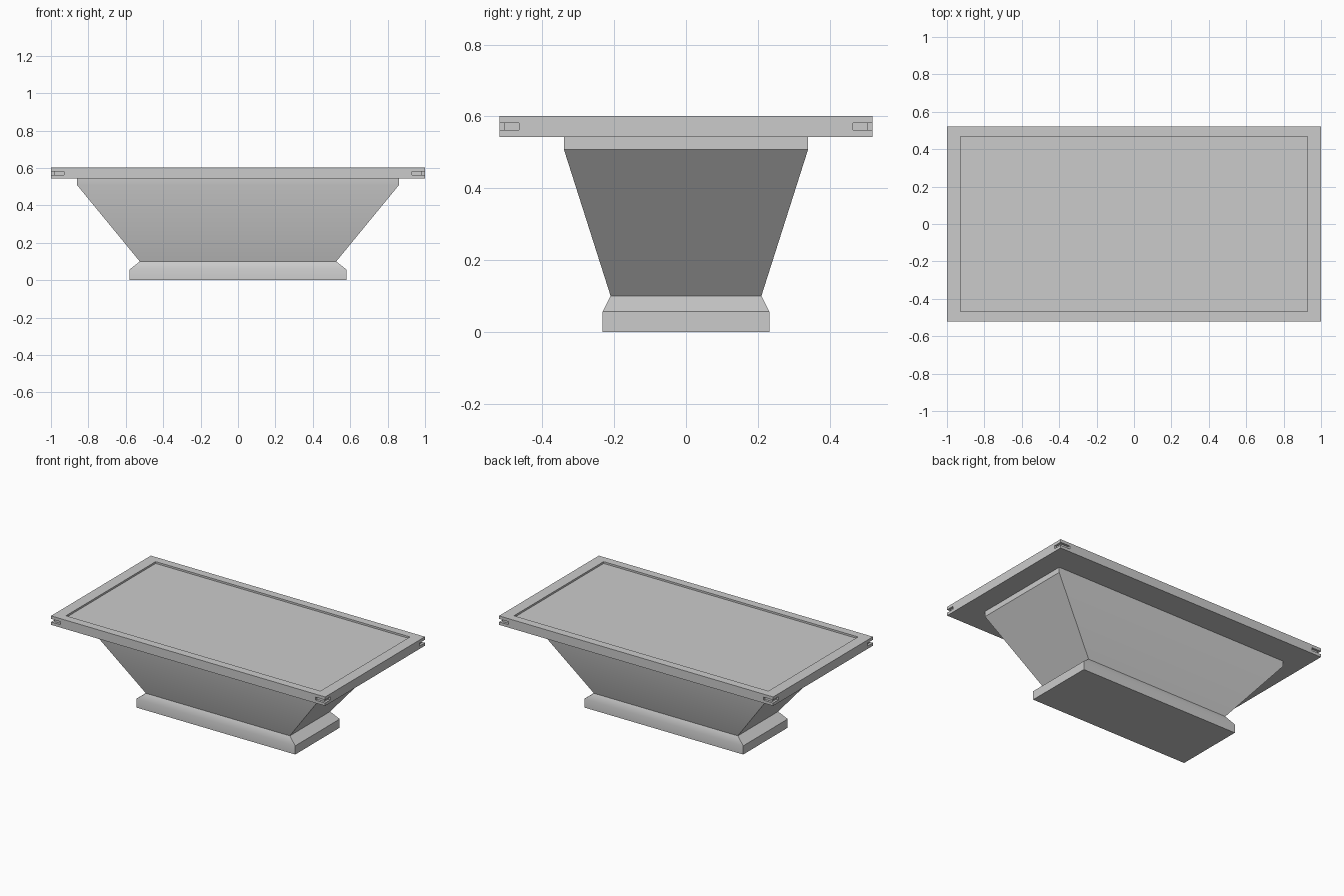
import bpy, bmesh

if "Cube" in bpy.data.objects:
    bpy.data.objects.remove(bpy.data.objects["Cube"])


def make_object(name, bm):
    bmesh.ops.recalc_face_normals(bm, faces=bm.faces)
    mesh = bpy.data.meshes.new(name)
    bm.to_mesh(mesh)
    bm.free()
    obj = bpy.data.objects.new(name, mesh)
    bpy.context.collection.objects.link(obj)
    return obj


def rect_loft(name, sections):
    """Closed solid through stacked rectangles (half_x, half_y, z)."""
    bm = bmesh.new()
    rings = [[bm.verts.new((sx * hx, sy * hy, z))
              for sx, sy in ((-1, -1), (1, -1), (1, 1), (-1, 1))]
             for hx, hy, z in sections]
    for a, b in zip(rings, rings[1:]):
        for i in range(4):
            j = (i + 1) % 4
            bm.faces.new((a[i], a[j], b[j], b[i]))
    bm.faces.new(rings[0][::-1])
    bm.faces.new(rings[-1])
    return make_object(name, bm)


# Pedestal: plinth with sloped shoulder, flaring body, straight collar
pedestal = rect_loft("pedestal", [
    (0.58, 0.232, 0.0), (0.58, 0.232, 0.057), (0.525, 0.21, 0.10),
    (0.86, 0.34, 0.508), (0.86, 0.34, 0.543)])
bpy.context.view_layer.objects.active = pedestal
pedestal.select_set(True)
bpy.ops.object.shade_smooth_by_angle(angle=0.5236)

# Table top: raised rim around a slightly sunken panel
top = rect_loft("table_top", [
    (1.0, 0.52, 0.543), (1.0, 0.52, 0.602),
    (0.928, 0.467, 0.602), (0.928, 0.467, 0.59)])

# Corner slots: L-shaped grooves wrapping each corner of the rim
outline = ((1.02, 0.54), (0.93, 0.54), (0.93, 0.505),
           (0.985, 0.505), (0.985, 0.465), (1.02, 0.465))
bm = bmesh.new()
for sx in (-1, 1):
    for sy in (-1, 1):
        face = bm.faces.new([bm.verts.new((sx * x, sy * y, 0.562))
                             for x, y in outline])
        ext = bmesh.ops.extrude_face_region(bm, geom=[face], use_keep_orig=True)
        verts = [v for v in ext["geom"] if isinstance(v, bmesh.types.BMVert)]
        bmesh.ops.translate(bm, verts=verts, vec=(0, 0, 0.02))
cutter = make_object("corner_slot_cutter", bm)
cutter.hide_render = True
cutter.hide_viewport = True

mod = top.modifiers.new("corner_slots", 'BOOLEAN')
mod.operation = 'DIFFERENCE'
mod.solver = 'EXACT'
mod.object = cutter
